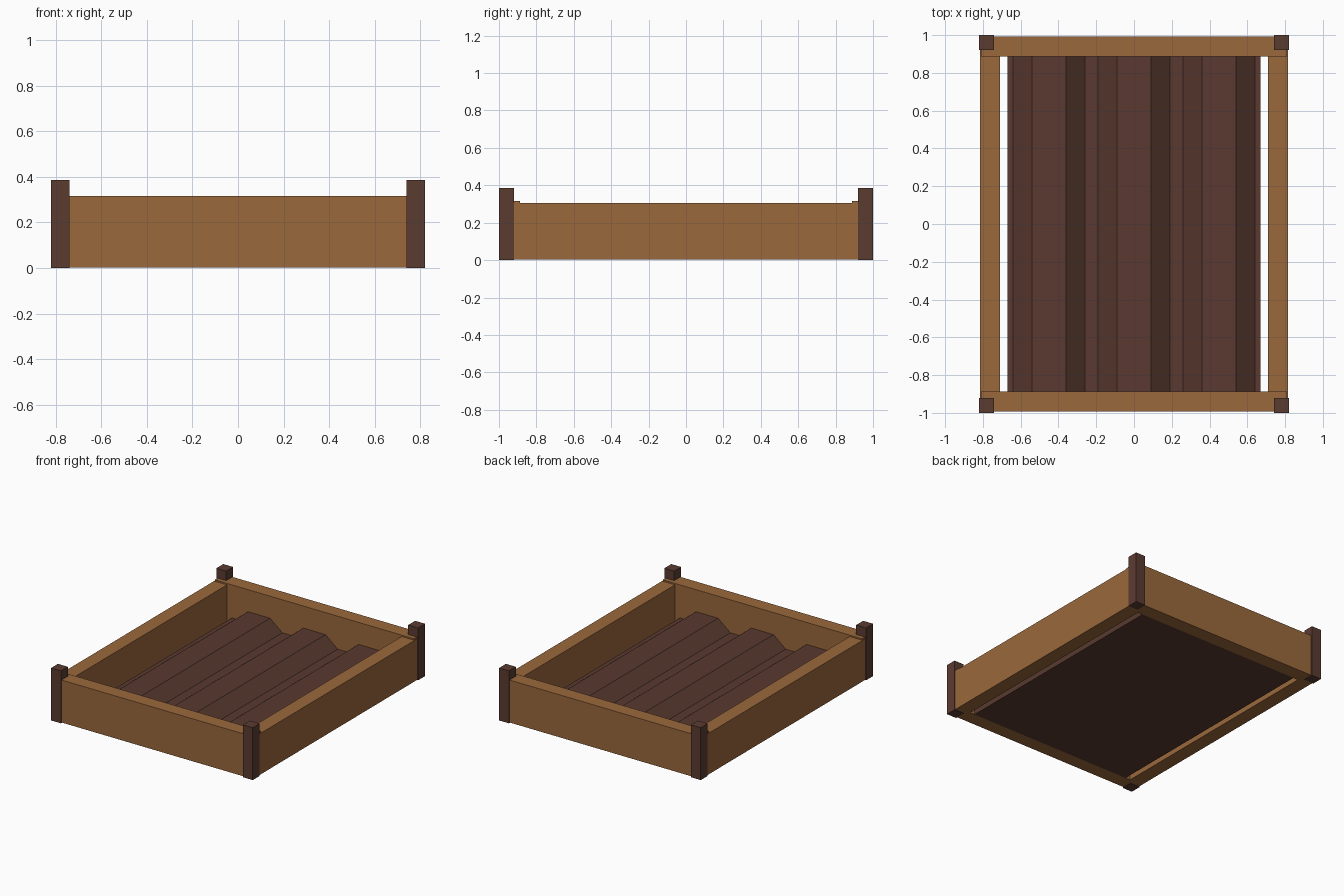
import bpy, bmesh

if "Cube" in bpy.data.objects:
    bpy.data.objects.remove(bpy.data.objects["Cube"])


def material(name, rgb):
    m = bpy.data.materials.new(name)
    m.diffuse_color = (*rgb, 1)
    m.use_nodes = True
    m.node_tree.nodes["Principled BSDF"].inputs["Base Color"].default_value = m.diffuse_color
    return m


WOOD = material("warm_wood", (0.328, 0.138, 0.045))
DARK_WOOD = material("dark_wood", (0.105, 0.045, 0.031))
SOIL = material("soil_brown", (0.100, 0.042, 0.029))


def finish(name, bm, mat):
    bmesh.ops.recalc_face_normals(bm, faces=bm.faces)
    mesh = bpy.data.meshes.new(name)
    bm.to_mesh(mesh)
    bm.free()
    mesh.materials.append(mat)
    bpy.context.collection.objects.link(bpy.data.objects.new(name, mesh))


def box(name, lo, hi, mat):
    bm = bmesh.new()
    bmesh.ops.create_cube(bm, size=1)
    for v in bm.verts:
        v.co = [a + (c + 0.5) * (b - a) for a, b, c in zip(lo, hi, v.co)]
    finish(name, bm, mat)


BASE = 0.003   # boards and soil sit just above the post feet

# Front and back boards
for name, s in (("front_board", -1), ("back_board", 1)):
    y0, y1 = sorted((s * 0.887, s * 0.992))
    box(name, (-0.81, y0, BASE), (0.81, y1, 0.315), WOOD)

# Side boards, slightly lower
for name, s in (("left_board", -1), ("right_board", 1)):
    x0, x1 = sorted((s * 0.71, s * 0.815))
    box(name, (x0, -0.94, BASE), (x1, 0.94, 0.305), WOOD)

# Corner posts
for x_name, sx in (("left", -1), ("right", 1)):
    for y_name, sy in (("front", -1), ("back", 1)):
        x0, x1 = sorted((sx * 0.74, sx * 0.82))
        y0, y1 = sorted((sy * 0.92, sy * 1.0))
        box(f"{y_name}_{x_name}_post", (x0, y0, 0), (x1, y1, 0.385), DARK_WOOD)

# Soil bed: three ridges with flat furrows, extruded front to back
FURROW, RIDGE = 0.073, 0.153
profile = [(-0.67, BASE), (-0.67, FURROW)]
for cx in (-0.45, 0.0, 0.45):
    profile += [(cx - 0.19, FURROW), (cx - 0.09, RIDGE),
                (cx + 0.09, RIDGE), (cx + 0.19, FURROW)]
profile += [(0.67, FURROW), (0.67, BASE)]
bm = bmesh.new()
end = bm.faces.new([bm.verts.new((x, -0.888, z)) for x, z in profile])
ext = bmesh.ops.extrude_face_region(bm, geom=[end], use_keep_orig=True)
moved = [g for g in ext["geom"] if isinstance(g, bmesh.types.BMVert)]
bmesh.ops.translate(bm, verts=moved, vec=(0, 1.776, 0))
finish("soil_bed", bm, SOIL)
